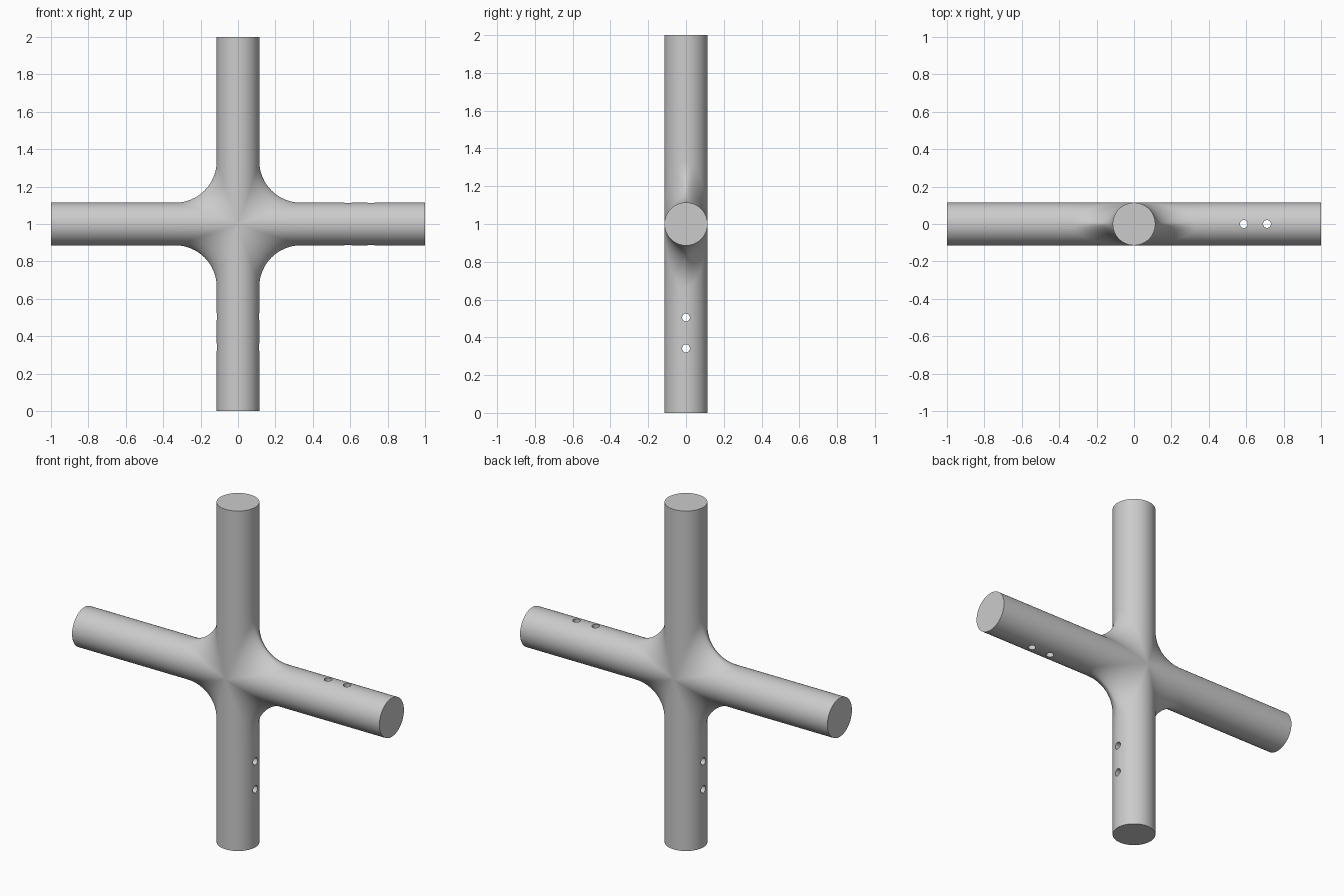
import bpy, bmesh
from math import sin, cos, pi
from mathutils import Vector, Matrix

if "Cube" in bpy.data.objects:
    bpy.data.objects.remove(bpy.data.objects["Cube"], do_unlink=True)

TUBE = 0.114            # tube radius
BLEND = 0.336           # distance from a tube axis to the fillet centre
FILLET = BLEND - TUBE
SEGS = 72
ARC = 16
CENTRE = Vector((0, 0, 1))

grey = bpy.data.materials.new("plain grey")
grey.use_nodes = True
grey.diffuse_color = (0.6, 0.6, 0.6, 1)
grey.node_tree.nodes["Principled BSDF"].inputs["Base Color"].default_value = (0.6, 0.6, 0.6, 1)


def add_grid(bm, rows, turn):
    """Skin a grid of points, returning its vertices row by row."""
    grid = [[bm.verts.new(turn @ p) for p in row] for row in rows]
    for a, b in zip(grid, grid[1:]):
        for i in range(len(a) - 1):
            bm.faces.new((a[i], a[i + 1], b[i + 1], b[i]))
    return grid


def make_object(name, bm):
    mesh = bpy.data.meshes.new(name)
    bm.to_mesh(mesh)
    bm.free()
    mesh.materials.append(grey)
    obj = bpy.data.objects.new(name, mesh)
    bpy.context.collection.objects.link(obj)
    return obj


# One round arm along +x, its root trimmed to the fillet edge
arm_rows = []
for i in range(SEGS + 1):
    a = 2 * pi * i / SEGS
    stations = (BLEND * abs(sin(a)), 0.4, 0.8, 1)
    arm_rows.append([Vector((x, TUBE * cos(a), TUBE * sin(a))) for x in stations])

# One rolling-ball fillet between the +x and +z arms
fillet_rows = []
for i in range(SEGS // 2 + 1):
    t = -pi / 2 + 2 * pi * i / SEGS
    ball = BLEND * Vector((cos(t), sin(t), cos(t)))
    k = TUBE / BLEND
    on_x = Vector((ball.x, ball.y * k, ball.z * k)) - ball
    on_z = Vector((ball.x * k, ball.y * k, ball.z)) - ball
    angle = on_x.angle(on_z)
    row = []
    for j in range(ARC + 1):
        f = j / ARC
        if angle < 0.001:
            d = on_x
        else:
            d = (on_x * sin((1 - f) * angle) + on_z * sin(f * angle)) / sin(angle)
        row.append(ball + d.normalized() * FILLET)
    fillet_rows.append(row)

# Four arms and four fillets make the cross
bm = bmesh.new()
for quarter in range(4):
    turn = Matrix.Translation(CENTRE) @ Matrix.Rotation(quarter * pi / 2, 4, 'Y')
    arm = add_grid(bm, arm_rows, turn)
    bm.faces.new([row[-1] for row in arm[:-1]])
    add_grid(bm, fillet_rows, turn)
bmesh.ops.remove_doubles(bm, verts=bm.verts, dist=0.0001)
bmesh.ops.recalc_face_normals(bm, faces=bm.faces)
cross = make_object("tube_cross", bm)

# Pin holes: two down through the left arm, two sideways through the lower arm
bm = bmesh.new()
upright = [Matrix.Translation((x, 0, 1)) for x in (0.587, 0.711)]
sideways = [Matrix.Translation((0, 0, z)) @ Matrix.Rotation(pi / 2, 4, 'Y')
            for z in (0.505, 0.341)]
for place in upright + sideways:
    bmesh.ops.create_cone(bm, cap_ends=True, segments=24, radius1=0.021,
                          radius2=0.021, depth=0.4, matrix=place)
cutter = make_object("pin_hole_cutter", bm)
cutter.hide_render = True

mod = cross.modifiers.new("pin_holes", 'BOOLEAN')
mod.operation = 'DIFFERENCE'
mod.solver = 'EXACT'
mod.object = cutter
bpy.ops.object.select_all(action='DESELECT')
cross.select_set(True)
bpy.context.view_layer.objects.active = cross
bpy.ops.object.modifier_apply(modifier=mod.name)
bpy.data.objects.remove(cutter, do_unlink=True)
bpy.ops.object.shade_smooth_by_angle(angle=pi / 6)
